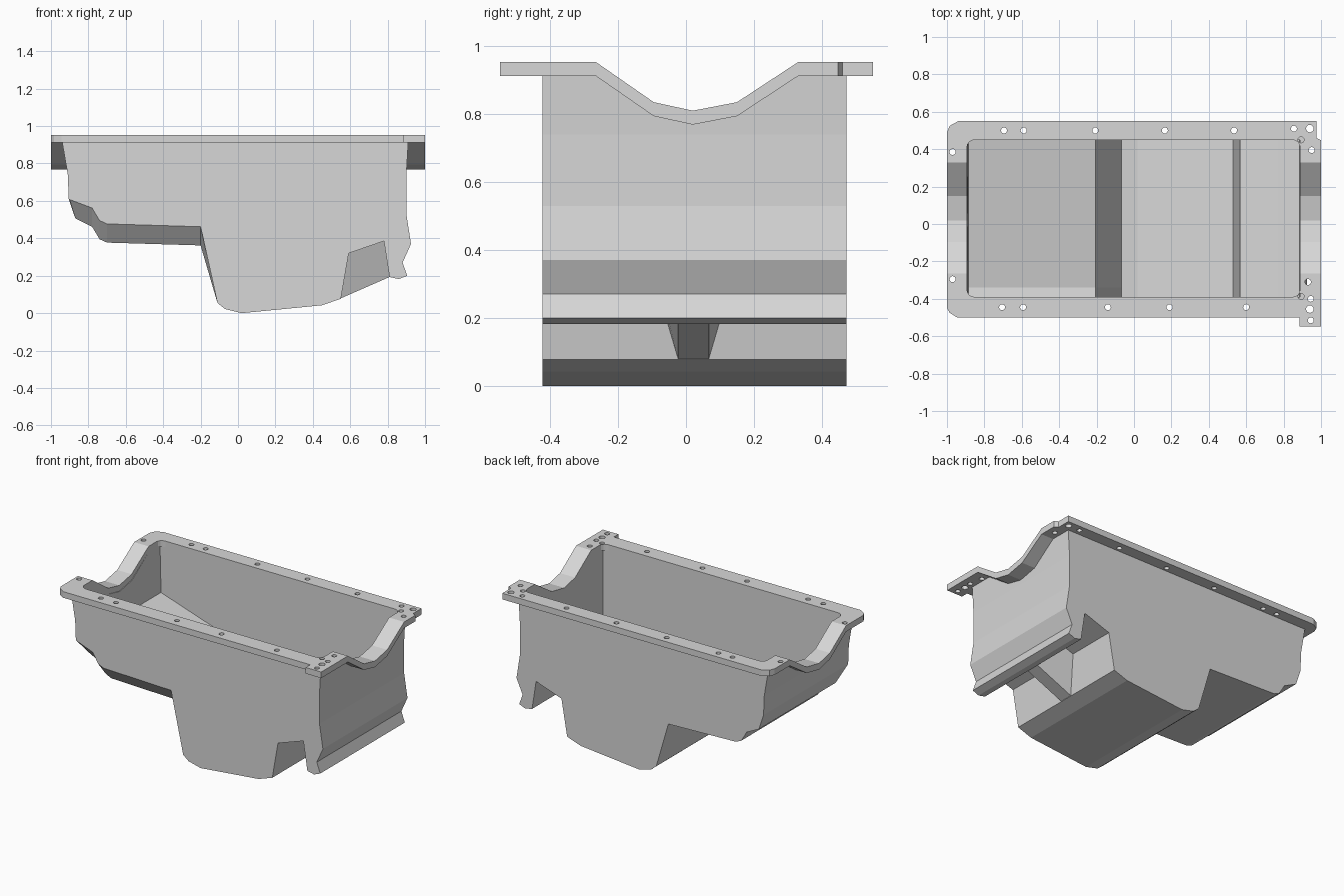
import bpy, bmesh, math

if "Cube" in bpy.data.objects:
    bpy.data.objects.remove(bpy.data.objects["Cube"])

grey = bpy.data.materials.new("plain grey")
grey.diffuse_color = (0.68, 0.68, 0.68, 1)
grey.use_nodes = True
grey.node_tree.nodes["Principled BSDF"].inputs["Base Color"].default_value = grey.diffuse_color

# Dip of the flange across the width, and the lowered shelf with its chamfered front edge
SAG = [(-0.6, 0), (-0.265, 0), (-0.095, 0.118), (0.02, 0.143), (0.15, 0.118), (0.33, 0), (0.6, 0)]
DIP = [(-0.423, 0), (-0.34, 1), (0.472, 1)]


def lerp(table, y):
    for (a, u), (b, v) in zip(table, table[1:]):
        if a <= y <= b:
            return u + (v - u) * (y - a) / (b - a)
    return 0.0


def finish(bm, name):
    bmesh.ops.recalc_face_normals(bm, faces=bm.faces[:])
    me = bpy.data.meshes.new(name)
    bm.to_mesh(me)
    bm.free()
    me.materials.append(grey)
    ob = bpy.data.objects.new(name, me)
    bpy.context.collection.objects.link(ob)
    return ob


def prism(bm, outline, z0, z1):
    low = [bm.verts.new((x, y, z0)) for x, y in outline]
    top = [bm.verts.new((x, y, z1)) for x, y in outline]
    bm.faces.new(low[::-1])
    bm.faces.new(top)
    n = len(outline)
    for i in range(n):
        j = (i + 1) % n
        bm.faces.new((low[i], low[j], top[j], top[i]))


def circle(x, y, r, n=16):
    return [(x + r * math.cos(2 * math.pi * i / n), y + r * math.sin(2 * math.pi * i / n)) for i in range(n)]


def rounded_rect(x0, x1, y0, y1, r, n=4):
    pts = []
    for k, (cx, cy) in enumerate([(x1 - r, y1 - r), (x0 + r, y1 - r), (x0 + r, y0 + r), (x1 - r, y0 + r)]):
        for i in range(n + 1):
            a = math.pi / 2 * (k + i / n)
            pts.append((cx + r * math.cos(a), cy + r * math.sin(a)))
    return pts


# Pan body: outer and inner skins lofted across the width
TOP = 0.914
OUTER = [(-0.94, TOP), (-0.91, 0.74), (-0.905, 0.61),
         (-0.90, 0.607), (-0.78, 0.562), (-0.74, 0.495), (-0.70, 0.477), (-0.20, 0.462),
         (-0.11, 0.055), (-0.07, 0.022), (0.02, 0.0), (0.45, 0.042), (0.55, 0.077),
         (0.592, 0.32), (0.78, 0.385), (0.81, 0.193), (0.86, 0.182), (0.905, 0.2),
         (0.88, 0.27), (0.925, 0.37), (0.90, 0.53), (0.90, 0.74), (0.91, TOP)]
INNER = [(-0.893, TOP), (-0.888, 0.74), (-0.886, 0.6), (-0.205, 0.378),
         (-0.068, 0.04), (0.02, 0.03), (0.53, 0.09), (0.567, 0.345),
         (0.77, 0.405), (0.886, 0.41), (0.888, 0.74), (0.888, TOP)]
STATIONS = [-0.423, -0.34, -0.265, -0.095, 0.02, 0.15, 0.33, 0.472]


def skin(bm, profile, y_first, y_last):
    rows = []
    for y in STATIONS:
        sag, dip = lerp(SAG, y), lerp(DIP, y)
        yy = y_first if y == STATIONS[0] else y_last if y == STATIONS[-1] else y
        row = []
        for i, (x, z) in enumerate(profile):
            if z == TOP:                                  # rim follows the flange
                x += (profile[1 if i == 0 else -2][0] - x) * sag / 0.174
                z -= sag
            elif profile is OUTER and 3 <= i <= 7:        # shelf underside
                z -= 0.1 * dip
                x += 0.03 * dip if i == 3 else 0
            elif profile is INNER and i == 3:             # stay above the chamfer
                z += 0.07 * (1 - dip)
            row.append(bm.verts.new((x, yy, z)))
        rows.append(row)
    for a, b in zip(rows, rows[1:]):
        for i in range(len(profile) - 1):
            bm.faces.new((a[i], a[i + 1], b[i + 1], b[i]))
    bm.faces.new(rows[0])
    bm.faces.new(rows[-1][::-1])
    return rows


bm = bmesh.new()
out = skin(bm, OUTER, -0.423, 0.472)
inn = skin(bm, INNER, -0.39, 0.45)
for e in (0, -1):
    for k in range(len(STATIONS) - 1):                    # rim of the end walls
        bm.faces.new((out[k][e], out[k + 1][e], inn[k + 1][e], inn[k][e]))
    bm.faces.new((out[e][0], out[e][-1], inn[e][-1], inn[e][0]))   # rim of the side walls
finish(bm, "pan_body")

# Flared rib bridging the notch under the right end
bm = bmesh.new()
ring = []
for x, z, w in [(0.545, 0.077, 0.045), (0.81, 0.193, 0.045), (0.783, 0.392, 0.12), (0.585, 0.33, 0.12)]:
    ring.append((bm.verts.new((x, 0.022 - w, z)), bm.verts.new((x, 0.022 + w, z))))
for i in range(4):
    a, b = ring[i], ring[(i + 1) % 4]
    bm.faces.new((a[0], b[0], b[1], a[1]))
bm.faces.new([r[0] for r in ring])
bm.faces.new([r[1] for r in ring[::-1]])
finish(bm, "notch_rib")

# Flange plate, bent down at both ends
PLAN = [(-1, -0.45), (-0.985, -0.475), (-0.945, -0.5), (0.885, -0.5), (0.885, -0.548), (1, -0.548),
        (1, 0.447), (0.975, 0.46), (0.975, 0.55), (-0.94, 0.55), (-0.985, 0.525), (-1, 0.49)]
bm = bmesh.new()
prism(bm, PLAN, 0.912, 0.953)
for y, _ in SAG[1:-1]:
    bmesh.ops.bisect_plane(bm, geom=bm.verts[:] + bm.edges[:] + bm.faces[:],
                           plane_co=(0, y, 0), plane_no=(0, 1, 0))
for v in bm.verts:
    v.co.z -= lerp(SAG, v.co.y)
flange = finish(bm, "flange")

# Cutters for the opening and the bolt holes
HOLES = [(x, 0.5) for x in (-0.695, -0.59, -0.207, 0.165, 0.535)]
HOLES += [(x, -0.445) for x in (-0.705, -0.593, -0.14, 0.19, 0.6)]
HOLES += [(0.855, 0.51), (0.95, 0.395), (-0.97, 0.385), (-0.97, -0.295),
          (0.93, -0.31), (0.945, -0.4), (0.945, -0.515), (0.893, 0.45), (0.893, -0.387)]
bm = bmesh.new()
prism(bm, rounded_rect(-0.893, 0.888, -0.39, 0.45, 0.04), 0.5, 1.2)
for x, y in HOLES:
    prism(bm, circle(x, y, 0.016), 0.5, 1.2)
for x, y in [(0.94, 0.51), (0.94, -0.455)]:
    prism(bm, circle(x, y, 0.02), 0.5, 1.2)
cutter = finish(bm, "flange_cutter")
cutter.hide_render = True

mod = flange.modifiers.new("holes", 'BOOLEAN')
mod.operation = 'DIFFERENCE'
mod.solver = 'EXACT'
mod.use_self = True
mod.object = cutter
bpy.context.view_layer.objects.active = flange
bpy.ops.object.modifier_apply(modifier=mod.name)
bpy.data.objects.remove(cutter)
